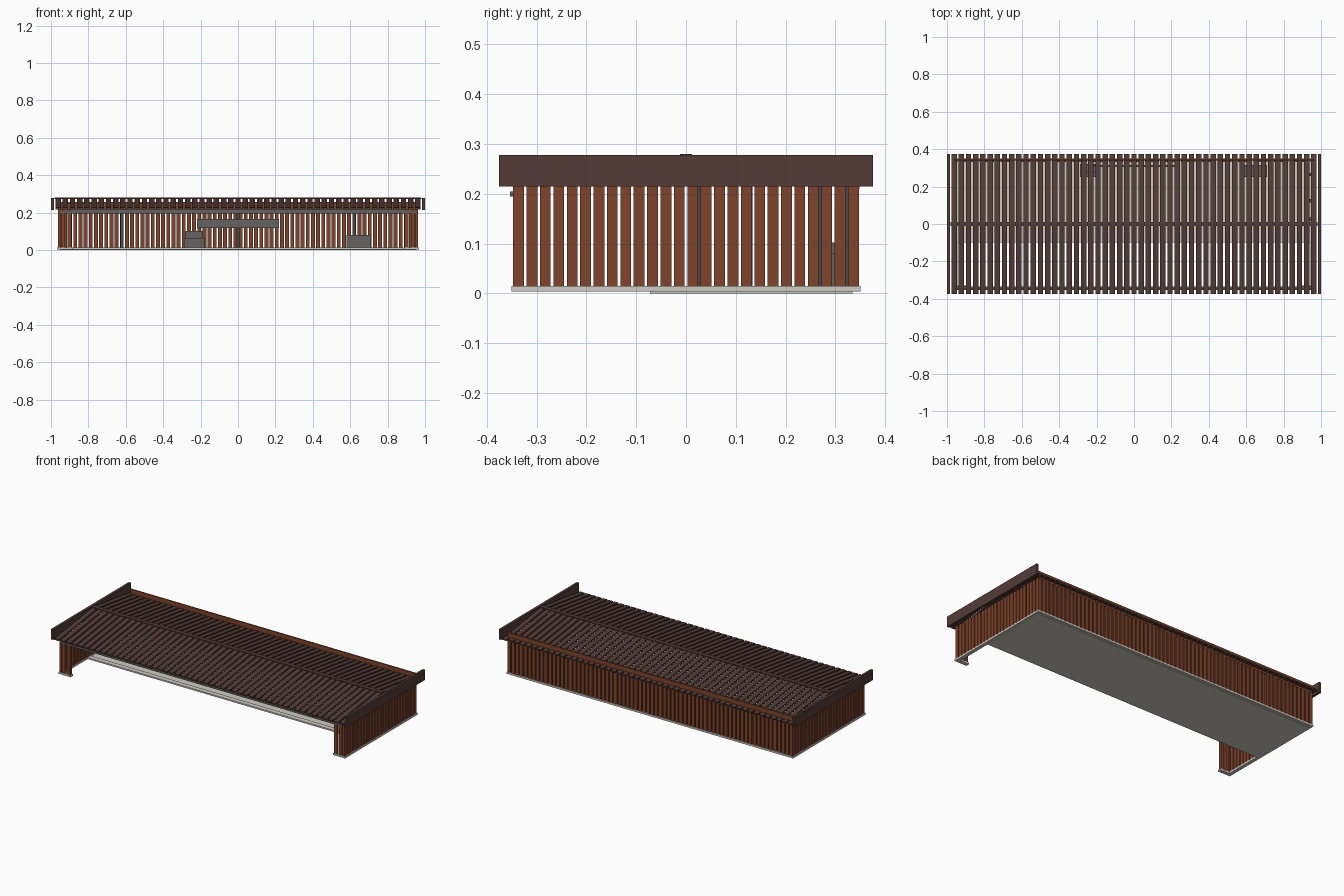
import bpy, bmesh, math
from mathutils import Matrix, Vector

if "Cube" in bpy.data.objects:
    bpy.data.objects.remove(bpy.data.objects["Cube"])


def material(name, hex_colour):
    def lin(c):
        c /= 255
        return c / 12.92 if c < 0.04045 else ((c + 0.055) / 1.055) ** 2.4
    m = bpy.data.materials.new(name)
    m.diffuse_color = [lin(int(hex_colour[i:i + 2], 16)) for i in (0, 2, 4)] + [1]
    m.use_nodes = True
    m.node_tree.nodes["Principled BSDF"].inputs["Base Color"].default_value = m.diffuse_color
    return m


ROOF = material("dark brown metal", "533C37")
WALL = material("rust brown cladding", "7E432B")
BASE = material("pale concrete", "CFCCC4")
GREY = material("mid grey", "656462")
STEEL = material("dark steel", "454A4D")


def finish(name, mat, bm):
    me = bpy.data.meshes.new(name)
    bmesh.ops.recalc_face_normals(bm, faces=bm.faces)
    bm.to_mesh(me)
    bm.free()
    me.materials.append(mat)
    ob = bpy.data.objects.new(name, me)
    bpy.context.collection.objects.link(ob)
    return ob


def boxes(name, mat, items):
    """One object from boxes given as (x0, x1, y0, y1, z0, z1)."""
    bm = bmesh.new()
    for x0, x1, y0, y1, z0, z1 in items:
        m = Matrix.Translation(((x0 + x1) / 2, (y0 + y1) / 2, (z0 + z1) / 2))
        m = m @ Matrix.Diagonal((x1 - x0, y1 - y0, z1 - z0, 1))
        bmesh.ops.create_cube(bm, size=1, matrix=m)
    return finish(name, mat, bm)


def spread(a, b, n, w):
    """n strips of width w spread evenly from a to b."""
    step = (b - a - w) / (n - 1)
    return [(a + i * step, a + i * step + w) for i in range(n)]


# Pale floor slab and sills around it
boxes("floor_slab", BASE, [(-0.955, 0.955, -0.072, 0.334, 0, 0.009)])
sills = [(-0.967, 0.967, 0.33, 0.35, 0.004, 0.015),
         (-0.95, 0.95, -0.1, -0.07, 0.004, 0.013)]
for s in (-1, 1):
    a, b = sorted((s * 0.967, s * 0.945))
    sills.append((a, b, -0.35, 0.33, 0.004, 0.015))
    a, b = sorted((s * 0.945, s * 0.885))
    sills.append((a, b, -0.35, -0.328, 0.004, 0.015))
boxes("base_sill", BASE, sills)

# Slatted walls, open at the front except for short returns
Z0, Z1 = 0.015, 0.218
boxes("back_wall", WALL, [(a, b, 0.332, 0.347, Z0, Z1)
                          for a, b in spread(-0.963, 0.963, 70, 0.0205)])
for s, side in ((-1, "left"), (1, "right")):
    lo, hi = sorted((s * 0.963, s * 0.948))
    boxes(side + "_wall", WALL, [(lo, hi, a, b, Z0, Z1)
                                 for a, b in spread(-0.347, 0.347, 26, 0.0215)])
    lo, hi = sorted((s * 0.945, s * 0.89))
    boxes(side + "_front_return", WALL, [(a, b, -0.347, -0.332, Z0, Z1)
                                         for a, b in spread(lo, hi, 2, 0.0205)])

# Top beam of the back wall rises above the roof sheet
boxes("back_top_beam", WALL, [(-0.963, 0.963, 0.34, 0.348, 0.21, 0.258)])
# Front rail and eave plate
boxes("front_rail", GREY, [(-0.95, 0.95, -0.353, -0.345, 0.195, 0.205)])
boxes("front_eave_plate", GREY, [(-0.963, 0.963, -0.345, -0.335, 0.207, 0.221)])

# Low gable roof of separate ribs
EAVE, RIDGE, T = 0.227, 0.277, 0.009
bm = bmesh.new()
for a, b in spread(-0.976, 0.976, 51, 0.0285):
    prof = [(-0.375, EAVE), (0, RIDGE), (0.375, EAVE),
            (0.375, EAVE - T), (0, RIDGE - T), (-0.375, EAVE - T)]
    for half in ((0, 1, 4, 5), (1, 2, 3, 4)):
        vs = [[bm.verts.new((x, *prof[i])) for i in half] for x in (a, b)]
        bm.faces.new(vs[0])
        bm.faces.new(vs[1][::-1])
        for i in range(4):
            j = (i + 1) % 4
            bm.faces.new((vs[0][i], vs[1][i], vs[1][j], vs[0][j]))
finish("roof_ribs", ROOF, bm)
boxes("ridge_cap", ROOF, [(-0.98, 0.98, -0.012, 0.012, 0.273, 0.28)])
boxes("gable_fascias", ROOF, [(-1, -0.985, -0.375, 0.375, 0.215, 0.278),
                              (0.985, 1, -0.375, 0.375, 0.215, 0.278)])

# Inner posts
posts = [(x - 0.008, x + 0.008, 0.316, 0.332, 0.009, 0.215) for x in (-0.62, 0, 0.62)]
posts += [(0.93, 0.945, y - 0.009, y + 0.009, 0.009, 0.215) for y in (0.025, 0.125, 0.265)]
boxes("inner_posts", STEEL, posts)

# Contents: wall board and two cabinets
boxes("wall_board", GREY, [(-0.22, 0.22, 0.306, 0.316, 0.118, 0.167)])
boxes("left_cabinet", GREY, [(-0.29, -0.18, 0.25, 0.32, 0.009, 0.065),
                             (-0.28, -0.19, 0.282, 0.32, 0.065, 0.102)])
boxes("right_cabinet", GREY, [(0.58, 0.71, 0.25, 0.315, 0.009, 0.08)])
